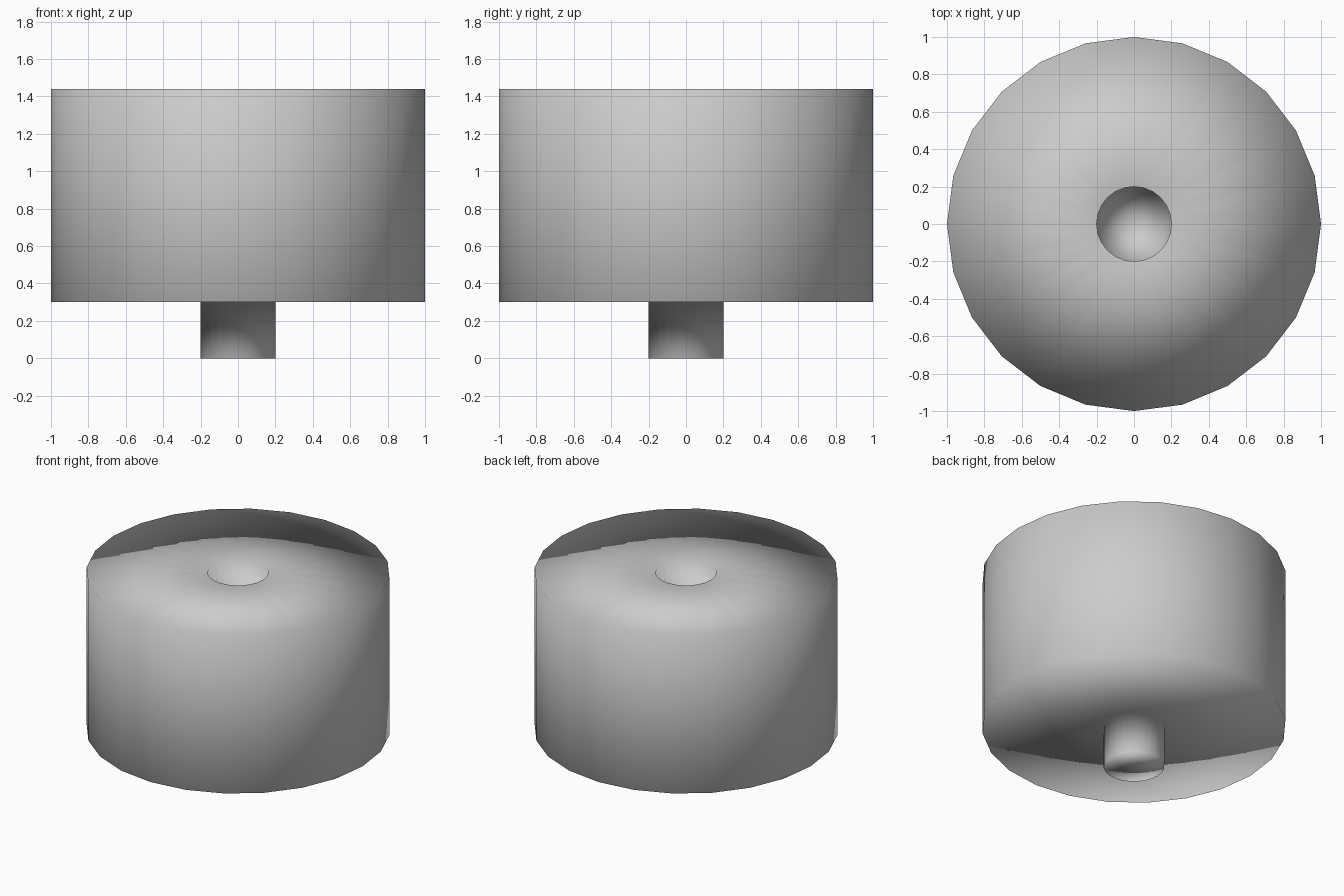
import bpy, bmesh, math
from mathutils import Vector

if "Cube" in bpy.data.objects:
    bpy.data.objects.remove(bpy.data.objects["Cube"])

SIDES = 24
R, PEG_R = 1.0, 0.2           # drum and peg radii
BASE, TOP, DEPTH = 0.3, 1.44, 0.3

# Half profile: peg, drum body, then the matching socket in the top
profile = [(0, 0), (PEG_R, 0), (PEG_R, BASE), (R, BASE), (R, TOP),
           (PEG_R, TOP), (PEG_R, TOP - DEPTH), (0, TOP - DEPTH)]

# Lathe the profile around z
bm = bmesh.new()
verts = [bm.verts.new((r, 0, z)) for r, z in profile]
edges = [bm.edges.new(pair) for pair in zip(verts, verts[1:])]
bmesh.ops.spin(bm, geom=verts + edges, cent=(0, 0, 0), axis=Vector((0, 0, 1)),
               angle=math.tau, steps=SIDES, use_merge=False)
bmesh.ops.remove_doubles(bm, verts=bm.verts[:], dist=1e-4)
bmesh.ops.recalc_face_normals(bm, faces=bm.faces[:])
for f in bm.faces:
    f.smooth = True

mesh = bpy.data.meshes.new("drum_with_peg")
bm.to_mesh(mesh)
bm.free()
drum = bpy.data.objects.new("drum_with_peg", mesh)
bpy.context.collection.objects.link(drum)

# Soft shading across all edges, led by the larger faces
soft = drum.modifiers.new("soft_shading", 'WEIGHTED_NORMAL')
soft.mode = 'FACE_AREA'
soft.weight = 50
